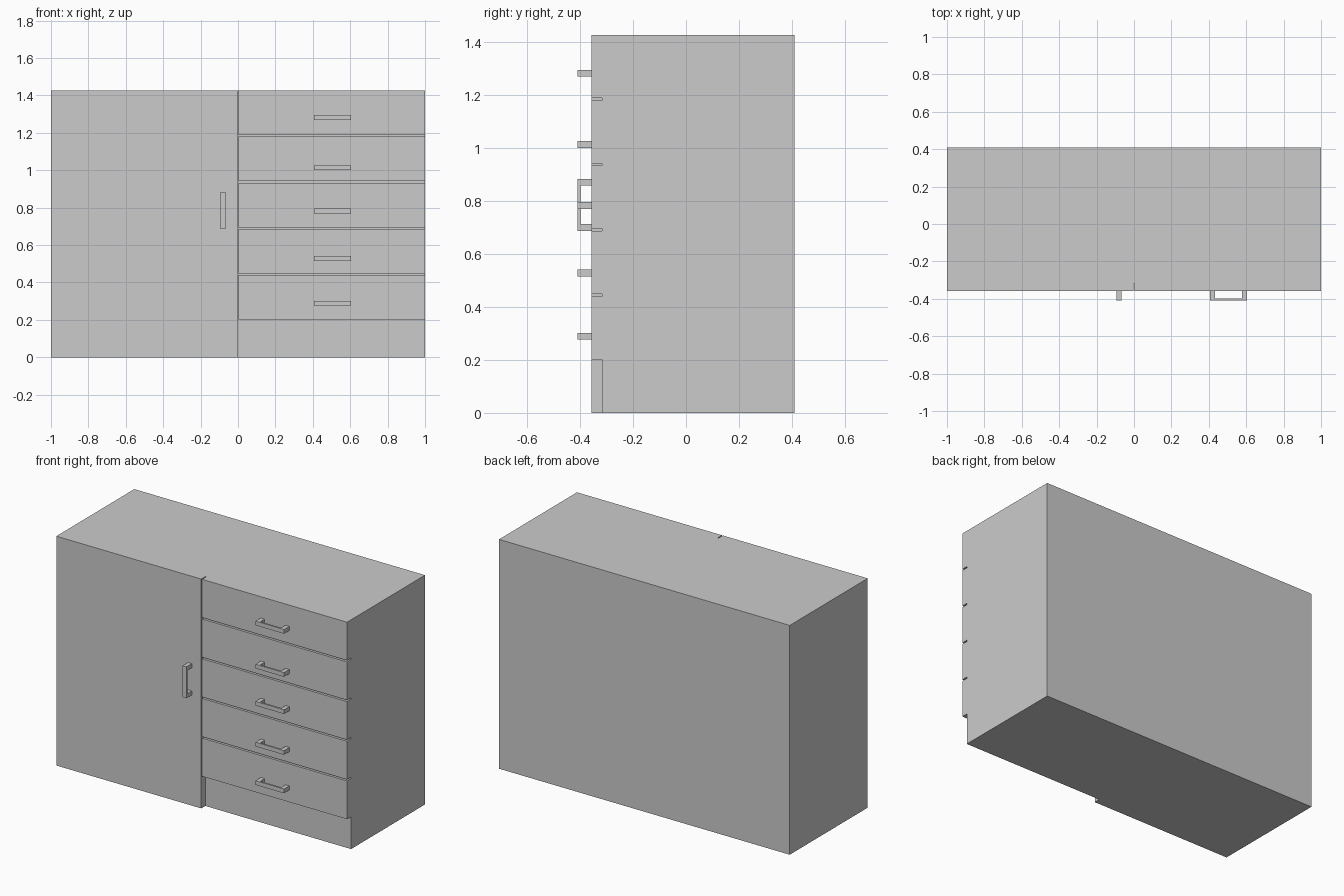
import bpy, bmesh
from mathutils import Matrix, Vector

if "Cube" in bpy.data.objects:
    bpy.data.objects.remove(bpy.data.objects["Cube"])


def finish(name, bm):
    bmesh.ops.recalc_face_normals(bm, faces=bm.faces)
    mesh = bpy.data.meshes.new(name)
    bm.to_mesh(mesh)
    bm.free()
    obj = bpy.data.objects.new(name, mesh)
    bpy.context.collection.objects.link(obj)
    return obj


def box(name, lo, hi):
    lo, hi = Vector(lo), Vector(hi)
    bm = bmesh.new()
    bmesh.ops.create_cube(bm, size=1.0, matrix=Matrix.Translation((lo + hi) / 2)
                          @ Matrix.Diagonal((*(hi - lo), 1)))
    return finish(name, bm)


def handle(name, x, z, upright=False):
    """U-shaped pull: a profile in the horizontal plane, extruded to a bar."""
    half, leg, bar = 0.098, 0.026, 0.011
    outline = [(-half, PANEL_Y), (-half, PULL_Y), (half, PULL_Y), (half, PANEL_Y),
               (half - leg, PANEL_Y), (half - leg, PULL_Y + bar),
               (leg - half, PULL_Y + bar), (leg - half, PANEL_Y)]
    bm = bmesh.new()
    face = bm.faces.new([bm.verts.new((u, y, -0.013)) for u, y in outline])
    ext = bmesh.ops.extrude_face_region(bm, geom=[face])
    bmesh.ops.translate(bm, vec=(0, 0, 0.026),
                        verts=[g for g in ext["geom"] if isinstance(g, bmesh.types.BMVert)])
    if upright:
        bm.transform(Matrix.Rotation(1.5707963, 4, 'Y'))
    obj = finish(name, bm)
    obj.location = (x, 0, z)


HEIGHT = 1.426
BODY_Y, PANEL_Y, PULL_Y = -0.317, -0.357, -0.409

# Cabinet carcass
box("cabinet_body", (-1, BODY_Y, 0), (1, 0.409, HEIGHT))

# Full-height door on the left with an upright pull
box("door", (-1, PANEL_Y, 0), (-0.003, BODY_Y, HEIGHT))
handle("door_handle", -0.081, 0.785, upright=True)

# Five drawer fronts above an open plinth, each with a pull
bottom, gap = 0.201, 0.009
front_height = (HEIGHT - bottom - 4 * gap) / 5
for i, pull_z in enumerate((0.289, 0.528, 0.782, 1.013, 1.281)):
    z = bottom + i * (front_height + gap)
    box(f"drawer_front_{i + 1}", (0.003, PANEL_Y, z), (1, BODY_Y, z + front_height))
    handle(f"drawer_handle_{i + 1}", 0.505, pull_z)
